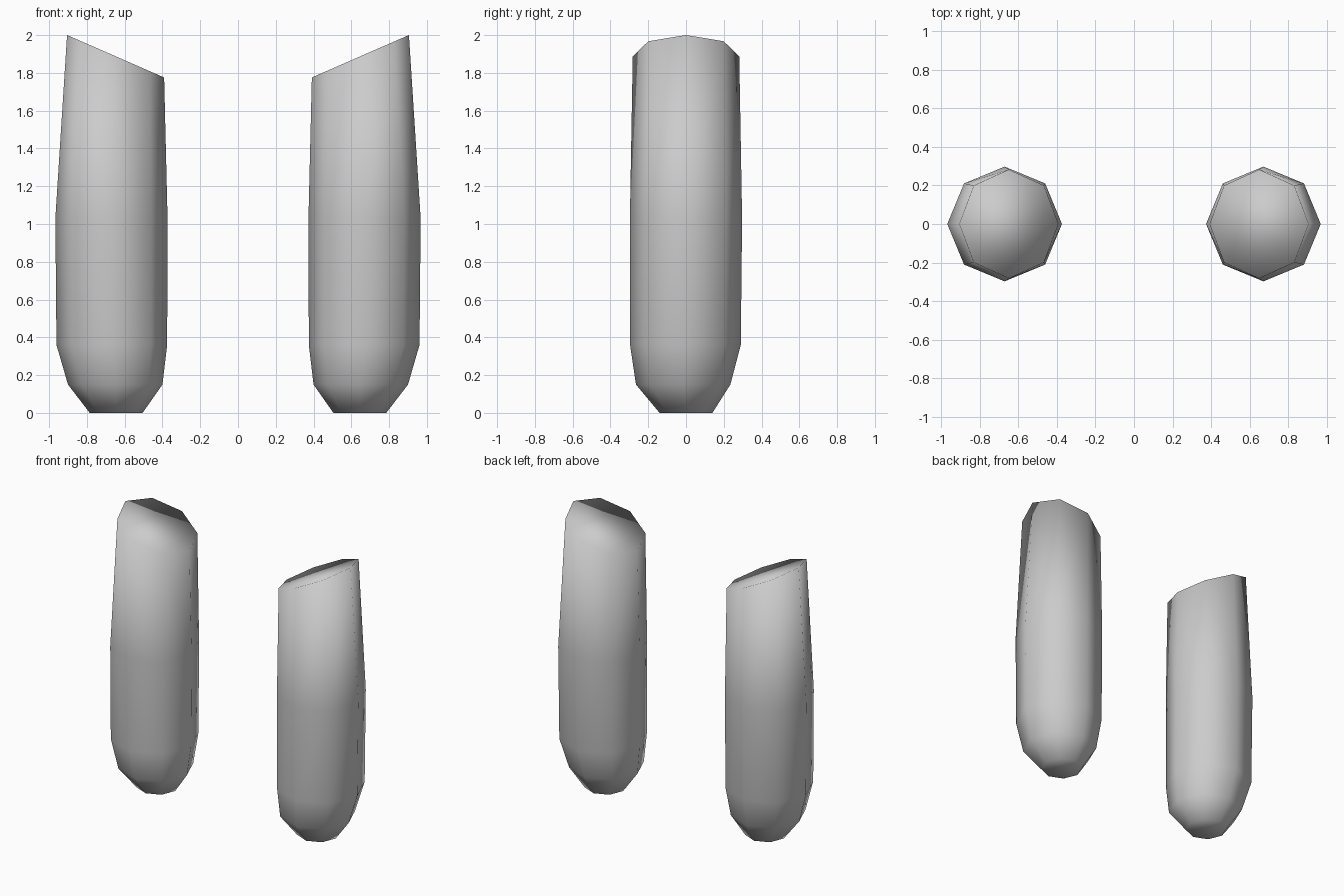
import bpy, bmesh, math

cube = bpy.data.objects.get("Cube")
if cube:
    bpy.data.objects.remove(cube, do_unlink=True)

SIDES = 8

# One plain grey for both pods
grey = bpy.data.materials.new("light grey")
grey.use_nodes = True
colour = (0.6, 0.6, 0.6, 1)
grey.diffuse_color = colour
grey.node_tree.nodes["Principled BSDF"].inputs["Base Color"].default_value = colour

# Rings from bottom to top: centre x, centre y, height, x radius, y radius, slope
RINGS = [
    (0.645, 0.0, 0.0, 0.14, 0.14, 0),
    (0.65, -0.015, 0.15, 0.25, 0.25, 0),
    (0.668, -0.003, 0.36, 0.293, 0.293, 0),
    (0.67, 0.0, 1.03, 0.297, 0.297, 0),
    (0.648, 0.0, 1.888, 0.257, 0.282, 0.437),
]


def make_pod(name, side):
    """Loft an eight-sided closed pod with a slanted top."""
    bm = bmesh.new()
    loops = []
    for cx, cy, z, rx, ry, slope in RINGS:
        loop = []
        for i in range(SIDES):
            a = math.tau * i / SIDES
            dx, dy = rx * math.cos(a), ry * math.sin(a)
            loop.append(bm.verts.new((side * (cx + dx), cy + dy, z + slope * dx)))
        loops.append(loop)
    for low, high in zip(loops, loops[1:]):
        for i in range(SIDES):
            j = (i + 1) % SIDES
            bm.faces.new((low[i], low[j], high[j], high[i]))
    bm.faces.new(loops[0])
    bm.faces.new(loops[-1])
    bmesh.ops.recalc_face_normals(bm, faces=bm.faces)
    for face in bm.faces:
        face.smooth = True
    mesh = bpy.data.meshes.new(name)
    bm.to_mesh(mesh)
    bm.free()
    mesh.materials.append(grey)
    pod = bpy.data.objects.new(name, mesh)
    bpy.context.collection.objects.link(pod)


make_pod("left_pod", 1)
make_pod("right_pod", -1)
